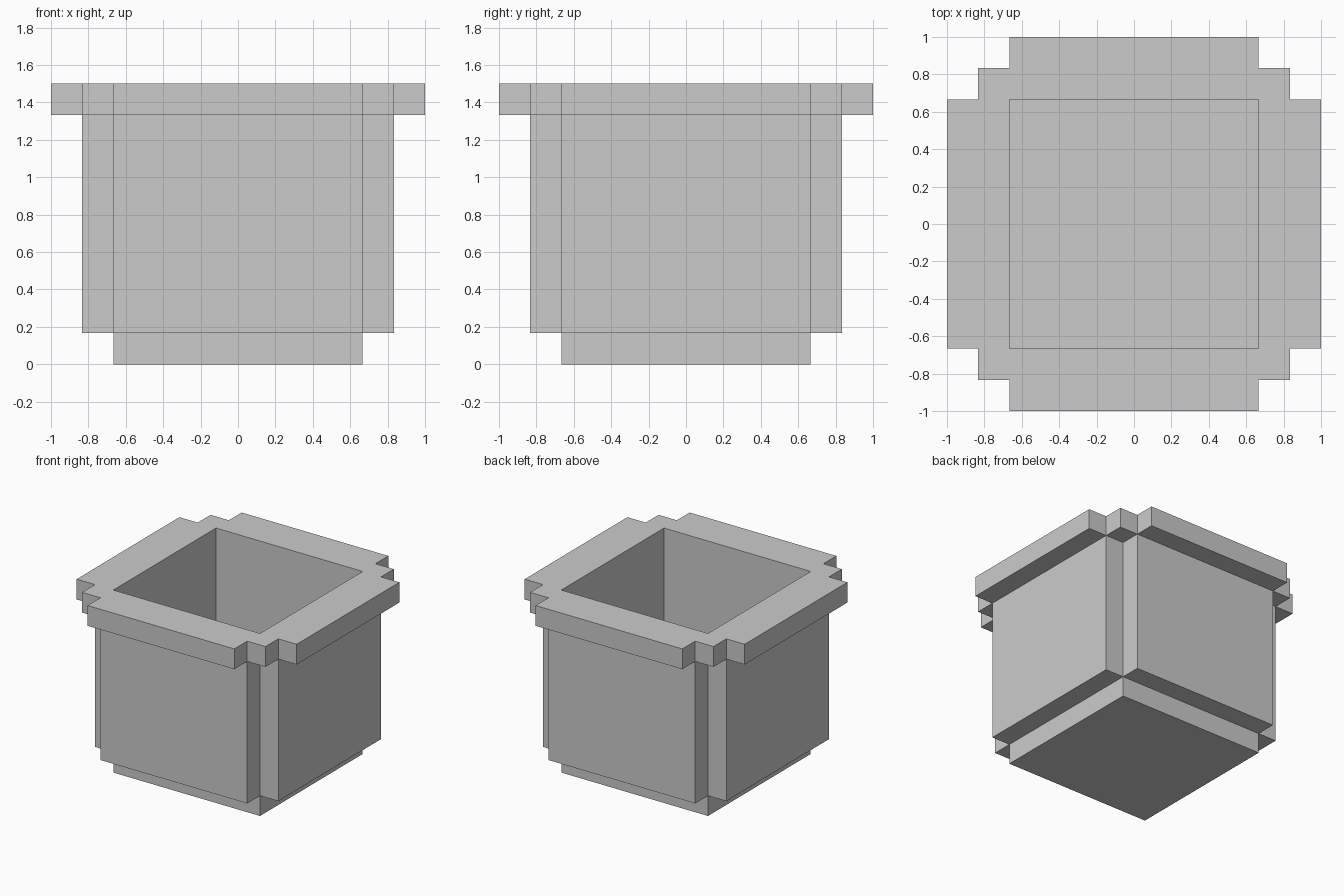
import bpy, bmesh

if "Cube" in bpy.data.objects:
    bpy.data.objects.remove(bpy.data.objects["Cube"])

# Grid planes shared by all parts (units of one sixth)
XY = [n / 6 for n in (-6, -5, -4, 4, 5, 6)]
Z = [n / 6 for n in (0, 1, 8, 9)]
AXES = (XY, XY, Z)


def filled(i, j, k):
    """True where the stepped planter is solid."""
    if not (0 <= i < 5 and 0 <= j < 5 and 0 <= k < 3):
        return False
    steps = abs(i - 2) + abs(j - 2)      # block steps away from the centre
    return (steps == 0, steps == 1, 1 <= steps <= 2)[k]


def build_layer(name, k):
    """Build one layer of blocks, keeping only the exposed faces."""
    bm = bmesh.new()
    for i in range(5):
        for j in range(5):
            cell = (i, j, k)
            if not filled(*cell):
                continue
            for a in range(3):
                u, v = (a + 1) % 3, (a + 2) % 3
                for side in (0, 1):
                    neighbour = list(cell)
                    neighbour[a] += 2 * side - 1
                    if filled(*neighbour):
                        continue
                    corners = []
                    for du, dv in ((0, 0), (1, 0), (1, 1), (0, 1)):
                        p = [0, 0, 0]
                        p[a] = AXES[a][cell[a] + side]
                        p[u] = AXES[u][cell[u] + du]
                        p[v] = AXES[v][cell[v] + dv]
                        corners.append(bm.verts.new(p))
                    bm.faces.new(corners if side else corners[::-1])
    bmesh.ops.remove_doubles(bm, verts=bm.verts, dist=1e-5)
    mesh = bpy.data.meshes.new(name)
    bm.to_mesh(mesh)
    bm.free()
    bpy.context.collection.objects.link(bpy.data.objects.new(name, mesh))


# Square base plate, four side panels, stepped rim
for level, part in enumerate(("base_plate", "side_panels", "stepped_rim")):
    build_layer(part, level)
